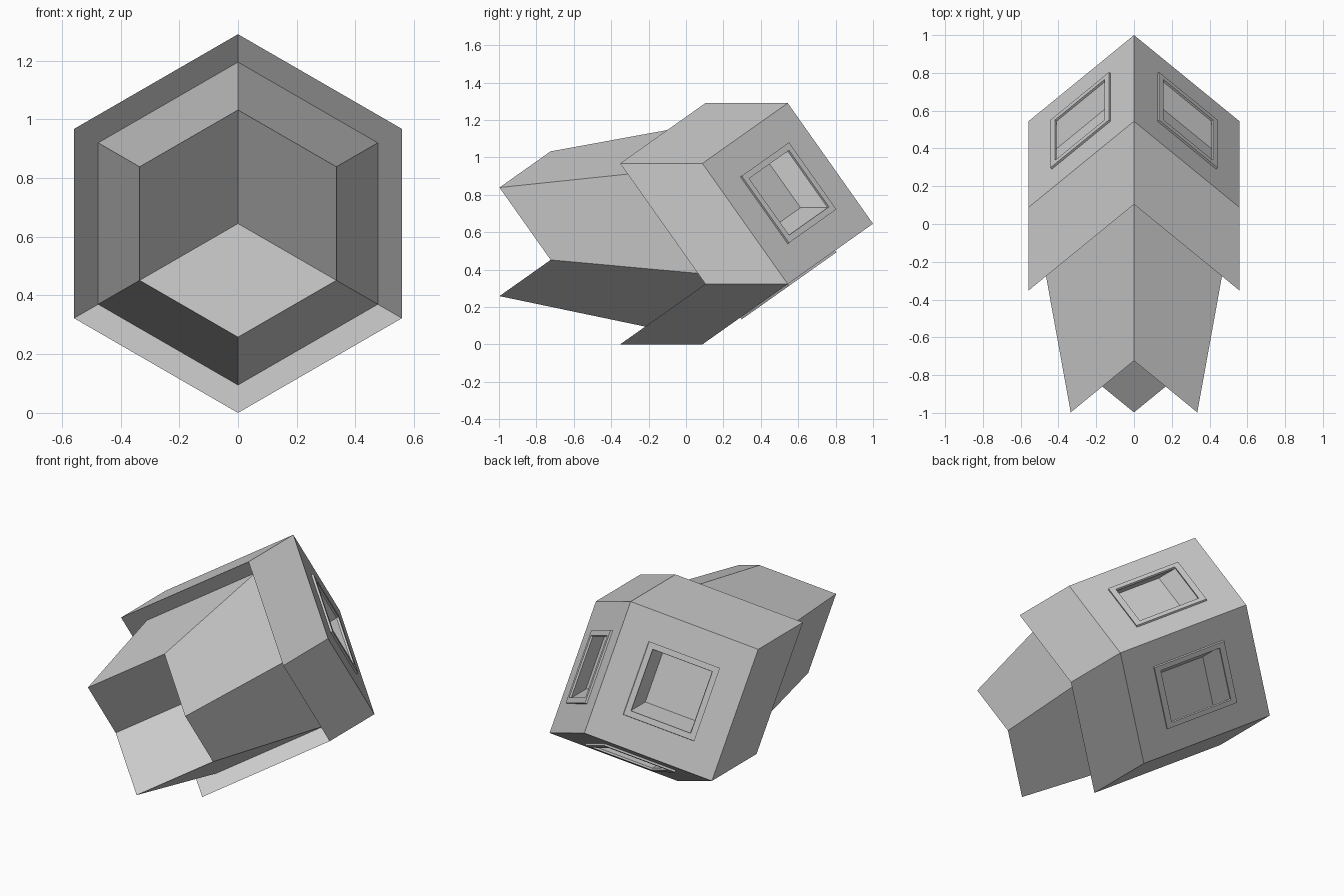
import bpy, bmesh, math
from mathutils import Vector

if "Cube" in bpy.data.objects:
    bpy.data.objects.remove(bpy.data.objects["Cube"])

ZC = 0.645                  # height of the long axis
STEP = 1 / math.sqrt(2)     # depth step per radius for a cube seen down its diagonal


def zigzag(r, tip):
    """Six rim points of a cube corner whose tip lies at y = tip."""
    pts = []
    for k in range(6):
        a = math.radians(90 + 60 * k)
        y = tip - r * STEP * (1 + k % 2)
        pts.append(Vector((r * math.cos(a), y, ZC + r * math.sin(a))))
    return pts


def band(bm, a, b):
    """Quads between two closed loops of points."""
    n = len(a)
    for i in range(n):
        j = (i + 1) % n
        bm.faces.new([bm.verts.new(p) for p in (a[i], a[j], b[j], b[i])])


def finish(bm, name):
    bmesh.ops.remove_doubles(bm, verts=bm.verts, dist=0.0005)
    me = bpy.data.meshes.new(name)
    bm.to_mesh(me)
    bm.free()
    ob = bpy.data.objects.new(name, me)
    bpy.context.collection.objects.link(ob)


def scaled(corners, s, offset=Vector((0, 0, 0))):
    mid = sum(corners, Vector()) / 4
    return [mid + (c - mid) * s + offset for c in corners]


# three square faces of the cube corner, wound outward
back_tip = Vector((0, 1, ZC))
back = zigzag(0.645, 1.0)
panels = []
for k in (0, 2, 4):
    panels.append([back_tip, back[(k + 2) % 6], back[k + 1], back[k]])

# hull: panels, prism walls, rim, tapered tail and hollow cube-corner end
hull = bmesh.new()
for p in panels:
    band(hull, p, scaled(p, 0.555))
rings = [back, zigzag(0.645, 0.56), zigzag(0.55, 0.56), zigzag(0.387, -0.45)]
for a, b in zip(rings, rings[1:]):
    band(hull, a, b)
end, end_tip = rings[-1], Vector((0, -0.45, ZC))
for k in (0, 2, 4):
    quad = (end_tip, end[k], end[k + 1], end[(k + 2) % 6])
    hull.faces.new([hull.verts.new(p) for p in quad])
finish(hull, "hull")

# windows: raised frame and a recess that runs along the long axis
for n, p in enumerate(panels):
    lift = (p[1] - p[0]).cross(p[2] - p[1]).normalized() * 0.012
    loops = [scaled(p, 0.555), scaled(p, 0.555, lift), scaled(p, 0.468, lift),
             scaled(p, 0.468), scaled(p, 0.468, Vector((0, -0.145, 0)))]
    win = bmesh.new()
    for a, b in zip(loops, loops[1:]):
        band(win, a, b)
    win.faces.new([win.verts.new(q) for q in loops[-1]])
    finish(win, f"window_{n + 1}")
